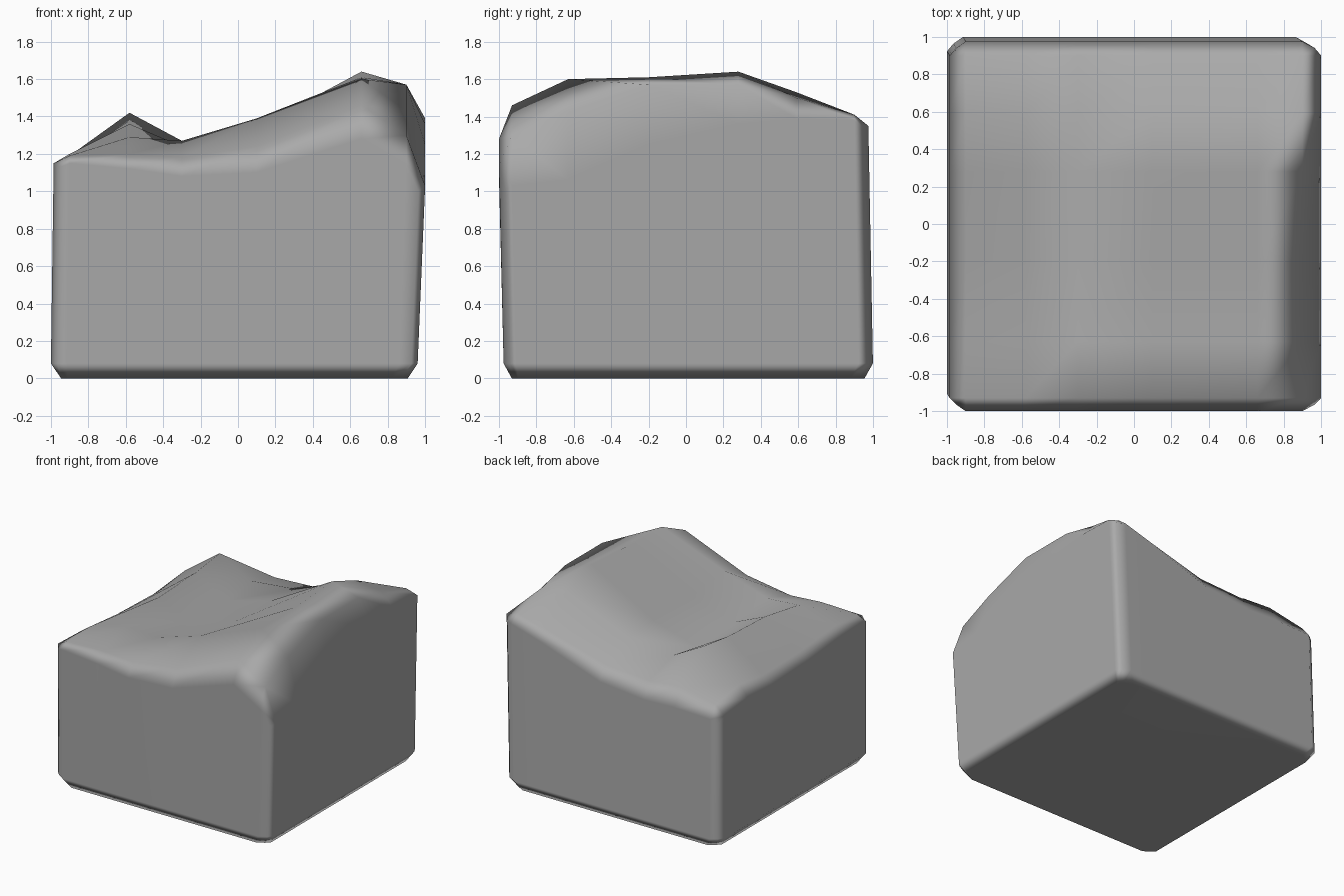
import bpy
import bmesh

default_cube = bpy.data.objects.get("Cube")
if default_cube:
    bpy.data.objects.remove(default_cube, do_unlink=True)

# Grey stone material
stone = bpy.data.materials.new("stone grey")
stone.use_nodes = True
stone.diffuse_color = (0.4, 0.4, 0.4, 1)
stone.node_tree.nodes["Principled BSDF"].inputs["Base Color"].default_value = (0.4, 0.4, 0.4, 1)

# Uneven top: columns run left to right, rows run front to back
columns = [-.985, -.9, -.58, -.3, .1, .66, .9, 1]
rows = [
    (-1, [1.13, 1.15, 1.12, 1.08, 1.1, 1.28, 1.14, 1]),
    (-.93, [1.15, 1.19, 1.2, 1.18, 1.24, 1.46, 1.3, 1.03]),
    (-.63, [1.14, 1.2, 1.29, 1.27, 1.39, 1.6, 1.43, 1.06]),
    (-.2, [1.1, 1.16, 1.36, 1.24, 1.34, 1.61, 1.57, 1.25]),
    (.28, [1.08, 1.15, 1.38, 1.22, 1.33, 1.64, 1.57, 1.36]),
    (.59, [1.1, 1.19, 1.42, 1.27, 1.31, 1.53, 1.5, 1.39]),
    (.9, [1.07, 1.14, 1.2, 1.18, 1.2, 1.35, 1.41, 1.38]),
    (.975, [1.01, 1.05, 1.06, 1.05, 1.09, 1.28, 1.35, 1.35]),
]
last_col, last_row = len(columns) - 1, len(rows) - 1
bm = bmesh.new()


def top_vertex(i, j):
    x, (y, heights) = columns[i], rows[j]
    # Pull the four corners in so the upright edges are bevelled
    pinch = 0.965 if i in (0, last_col) and j in (0, last_row) else 1
    return bm.verts.new((x * pinch, y * pinch, heights[i]))


grid = [[top_vertex(i, j) for i in range(last_col + 1)] for j in range(last_row + 1)]
for j in range(last_row):
    for i in range(last_col):
        bm.faces.new((grid[j][i], grid[j][i + 1], grid[j + 1][i + 1], grid[j + 1][i]))

# Rim of the top, counter-clockwise
rim = grid[0][:-1] + [row[-1] for row in grid[:-1]]
rim += grid[-1][:0:-1] + [row[0] for row in grid[:0:-1]]


def add_ring(upper, place):
    """Add a ring below another one and join the two with quads."""
    lower = [bm.verts.new(place(v.co)) for v in upper]
    for k in range(len(upper)):
        n = (k + 1) % len(upper)
        bm.faces.new((upper[n], upper[k], lower[k], lower[n]))
    return lower


def wall_foot(co):
    # The walls lean slightly towards the right and back
    x = co.x * (0.96 if co.x > 0 else 1.015)
    y = co.y * (1.025 if co.y > 0 else 0.975)
    return (x, y, 0.08)


# Walls, bevelled foot and underside
foot = add_ring(rim, wall_foot)
base = add_ring(foot, lambda co: (co.x * 0.945, co.y * 0.955, 0))
bm.faces.new(base[::-1])
bmesh.ops.recalc_face_normals(bm, faces=bm.faces)
for face in bm.faces:
    face.smooth = True

mesh = bpy.data.meshes.new("stone_block")
bm.to_mesh(mesh)
bm.free()
mesh.materials.append(stone)
block = bpy.data.objects.new("stone_block", mesh)
bpy.context.collection.objects.link(block)

# Keep the large walls flat while the edges shade softly
normals = block.modifiers.new("soft edges", "WEIGHTED_NORMAL")
normals.weight = 80
